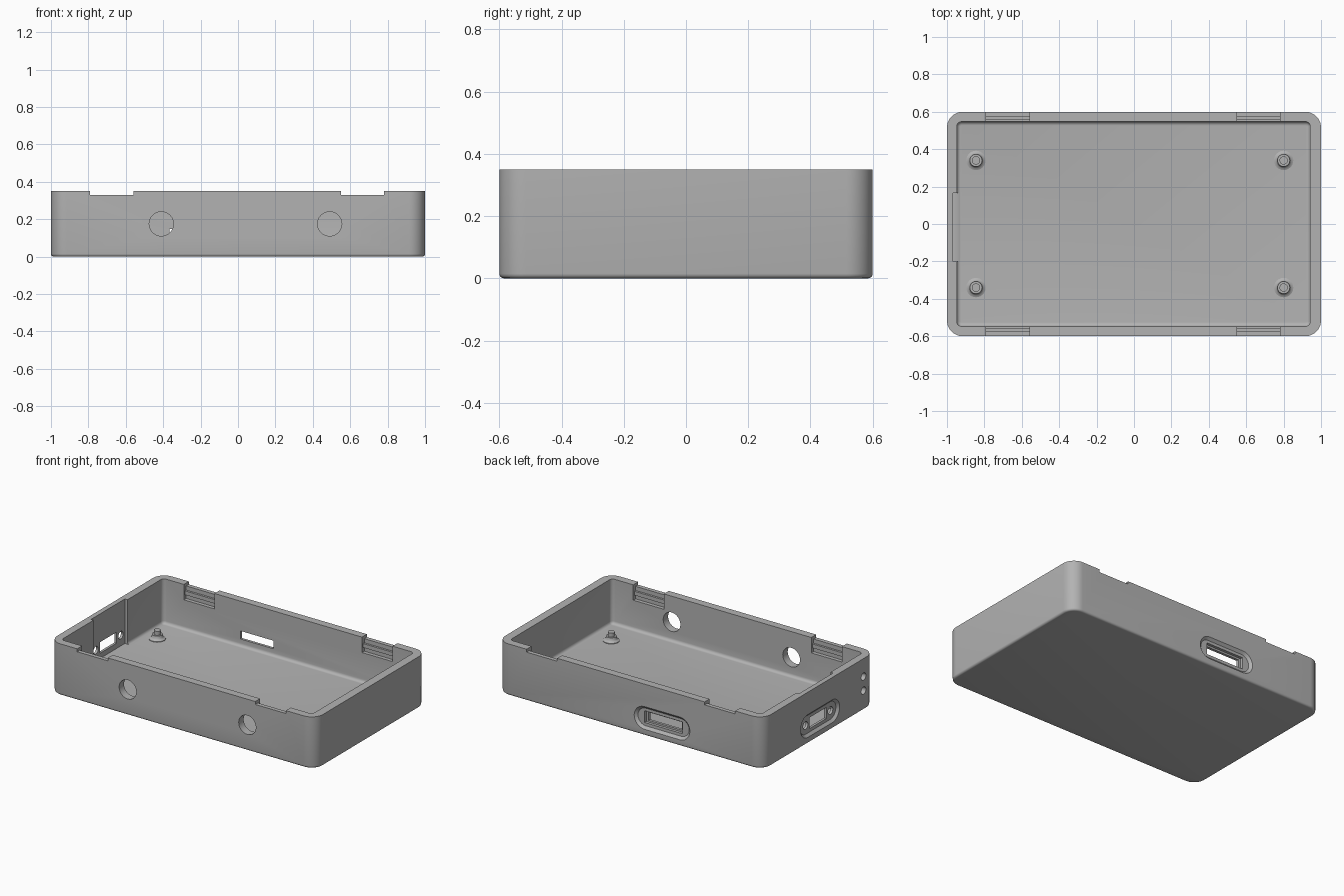
import bpy, bmesh, math
from mathutils import Vector

old = bpy.data.objects.get("Cube")
if old:
    bpy.data.objects.remove(old)

GREY = (0.45, 0.45, 0.45, 1)
grey = bpy.data.materials.new("plain grey plastic")
grey.use_nodes = True
grey.diffuse_color = GREY
grey.node_tree.nodes["Principled BSDF"].inputs["Base Color"].default_value = GREY

HEIGHT, FLOOR, INNER_Y, PORT_Z = 0.35, 0.045, 0.547, 0.12


def finish(bm, name):
    bmesh.ops.recalc_face_normals(bm, faces=bm.faces)
    mesh = bpy.data.meshes.new(name)
    bm.to_mesh(mesh)
    bm.free()
    mesh.materials.append(grey)
    ob = bpy.data.objects.new(name, mesh)
    bpy.context.collection.objects.link(ob)
    return ob


def box(name, low, high, corner=0, bottom=0):
    """Box between two corners, with rounded upright and bottom edges."""
    low, high = Vector(low), Vector(high)
    bm = bmesh.new()
    bmesh.ops.create_cube(bm, size=1)
    for v in bm.verts:
        v.co = Vector([(a + b) / 2 + c * (b - a) for a, b, c in zip(low, high, v.co)])
    if corner:
        edges = [e for e in bm.edges if abs(e.verts[0].co.z - e.verts[1].co.z) > 0.01]
        bmesh.ops.bevel(bm, geom=edges, offset=corner, segments=10, profile=0.5, affect='EDGES')
    if bottom:
        edges = [e for e in bm.edges if all(abs(v.co.z - low.z) < 1e-5 for v in e.verts)]
        bmesh.ops.bevel(bm, geom=edges, offset=bottom, segments=4, profile=0.5, affect='EDGES')
    return finish(bm, name)


def loft(name, rings):
    """Closed solid through rings of equal point count."""
    bm = bmesh.new()
    rows = [[bm.verts.new(p) for p in ring] for ring in rings]
    for a, b in zip(rows, rows[1:]):
        for i in range(len(a)):
            j = (i + 1) % len(a)
            bm.faces.new((a[i], a[j], b[j], b[i]))
    bm.faces.new(rows[0])
    bm.faces.new(rows[-1])
    return finish(bm, name)


def stadium(width, height, steps=12):
    """Outline of a slot with round ends; a circle when width equals height."""
    r, half = height / 2, (width - height) / 2
    pts = []
    for side in (1, -1):
        for i in range(steps + 1):
            a = -math.pi / 2 + math.pi * i / steps
            pts.append((side * (half + r * math.cos(a)), side * r * math.sin(a)))
    if half < 1e-6:
        pts = [(r * math.cos(math.pi * i / steps), r * math.sin(math.pi * i / steps))
               for i in range(2 * steps)]
    return pts


def on_back(cx):
    return lambda u, v, d: (cx + u, 0.6 - d, PORT_Z + v)


def on_front(cx, z):
    return lambda u, v, d: (cx + u, -0.6 + d, z + v)


def on_left(cy, z=PORT_Z):
    return lambda u, v, d: (-1 + d, cy + u, z + v)


def slot(place, layers):
    """Cutter made of stadium layers (width, height, depth into the wall)."""
    return loft("cutter", [[place(u, v, d) for u, v in stadium(w, h)] for w, h, d in layers])


def window(place, width, height, depth):
    """Rectangular cutter going into a wall."""
    a, b = place(-width / 2, -height / 2, -0.02), place(width / 2, height / 2, depth)
    return box("cutter", [min(p) for p in zip(a, b)], [max(p) for p in zip(a, b)])


def hole(place, diameter):
    return slot(place, [(diameter, diameter, -0.02), (diameter, diameter, 0.1)])


# Outer shell
shell = box("case_shell", (-1, -0.6, 0), (1, 0.6, HEIGHT), corner=0.085, bottom=0.015)

# Inner cavity, and the thinner panel area of the left port wall
cutters = [box("cutter", (-0.947, -INNER_Y, FLOOR), (0.942, INNER_Y, 0.5), corner=0.025, bottom=0.02),
           box("cutter", (-0.967, -0.2, FLOOR + 0.002), (-0.9, 0.165, 0.5))]

# Lid clip notches, with a deeper pocket behind each
CLIPS = [(-0.79, -0.56), (0.55, 0.78)]
for x0, x1 in CLIPS:
    for side in (1, -1):
        for near, far, z in ((0.5, 0.7, 0.33), (0.5, 0.572, 0.245)):
            ys = sorted((side * near, side * far))
            cutters.append(box("cutter", (x0, ys[0], z), (x1, ys[1], 0.5)))

# Round front openings
for x in (-0.41, 0.49):
    cutters.append(hole(on_front(x, 0.175), 0.13))

# Recessed back port
RECESS = [(0.42, 0.155, -0.02), (0.42, 0.155, 0), (0.385, 0.12, 0.016)]
back = on_back(-0.24)
cutters += [slot(back, RECESS), window(back, 0.286, 0.08, 0.035), window(back, 0.25, 0.055, 0.1)]

# Recessed left port with two screw holes, and two indicator holes
cutters += [slot(on_left(-0.013), RECESS), window(on_left(-0.013), 0.18, 0.075, 0.06)]
for y in (-0.147, 0.121):
    cutters.append(hole(on_left(y), 0.052))
for z in (0.132, 0.227):
    cutters.append(hole(on_left(-0.48, z), 0.05))

for cutter in cutters:
    cutter.hide_render = True
    mod = shell.modifiers.new("cut", 'BOOLEAN')
    mod.operation, mod.solver, mod.object = 'DIFFERENCE', 'EXACT', cutter
    bpy.context.view_layer.objects.active = shell
    bpy.ops.object.modifier_apply(modifier=mod.name)
    bpy.data.objects.remove(cutter)

parts = [shell]

# Snap ridges inside the clip pockets
for i, (x0, x1) in enumerate(CLIPS):
    for side, label in ((1, "back"), (-1, "front")):
        ys = sorted((side * 0.558, side * 0.575))
        parts.append(box(f"{label}_clip_ridge_{i + 1}", (x0, ys[0], 0.275), (x1, ys[1], 0.302)))

# Board standoffs with flared feet and locating pins
PROFILE = [(0.052, FLOOR - 0.01), (0.052, FLOOR + 0.004), (0.042, FLOOR + 0.008),
           (0.035, FLOOR + 0.016), (0.033, 0.078), (0.022, 0.078), (0.022, 0.105)]
for x in (-0.845, 0.8):
    for y in (-0.34, 0.34):
        rings = [[(x + u, y + v, z) for u, v in stadium(2 * r, 2 * r)] for r, z in PROFILE]
        parts.append(loft("standoff", rings))

# Smooth curved faces, keep crisp edges
bpy.ops.object.select_all(action='DESELECT')
for ob in parts:
    ob.select_set(True)
bpy.context.view_layer.objects.active = shell
bpy.ops.object.shade_smooth_by_angle(angle=math.radians(35))
